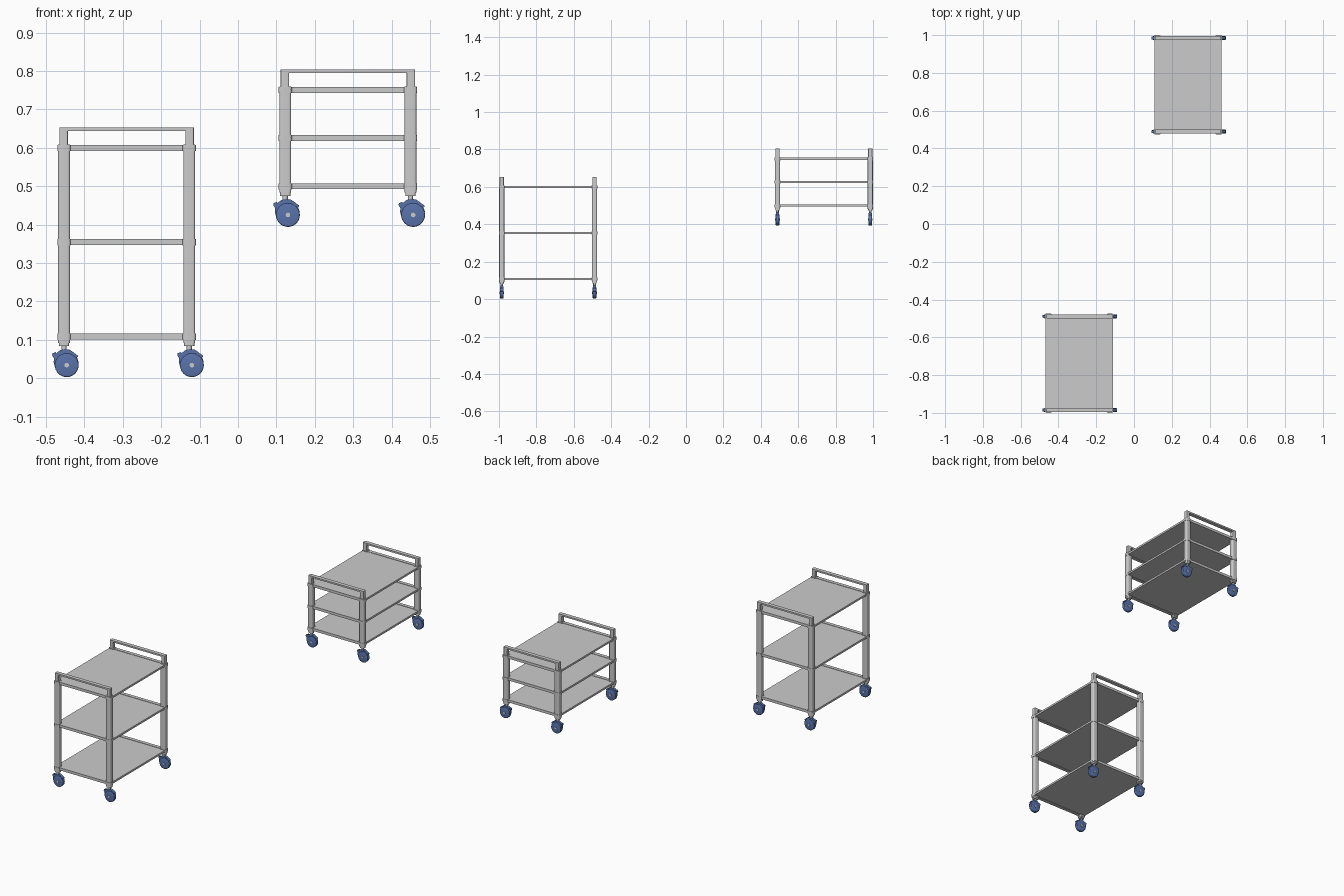
import bpy, bmesh, math
from mathutils import Matrix, Vector

if "Cube" in bpy.data.objects:
    bpy.data.objects.remove(bpy.data.objects["Cube"])

blue = bpy.data.materials.new("caster_blue")
blue.diffuse_color = (0.1, 0.17, 0.4, 1)
blue.use_nodes = True
blue.node_tree.nodes["Principled BSDF"].inputs["Base Color"].default_value = blue.diffuse_color


def finish(name, bm, mat=None):
    bmesh.ops.recalc_face_normals(bm, faces=bm.faces)
    me = bpy.data.meshes.new(name)
    bm.to_mesh(me)
    bm.free()
    me.shade_smooth()
    me.set_sharp_from_angle(angle=math.radians(35))
    if mat:
        me.materials.append(mat)
    ob = bpy.data.objects.new(name, me)
    bpy.context.collection.objects.link(ob)
    return ob


def box(name, lo, hi, r=0.0, mat=None):
    """Box between two corners, vertical edges rounded by r."""
    lo, hi = Vector(lo), Vector(hi)
    bm = bmesh.new()
    bmesh.ops.create_cube(bm, size=1, matrix=Matrix.Translation((lo + hi) / 2)
                          @ Matrix.Diagonal((*(hi - lo), 1)))
    if r:
        up = [e for e in bm.edges if abs(e.verts[0].co.z - e.verts[1].co.z) > 1e-6]
        bmesh.ops.bevel(bm, geom=up, offset=r, segments=4, profile=0.5, affect='EDGES')
    return finish(name, bm, mat)


def disc(name, c, radius, width, axis='Y', bevel=0.0, mat=None, seg=32, r2=None):
    bm = bmesh.new()
    rot = Matrix.Rotation(math.pi / 2, 4, 'X') if axis == 'Y' else Matrix()
    bmesh.ops.create_cone(bm, cap_ends=True, segments=seg, radius1=radius,
                          radius2=radius if r2 is None else r2, depth=width,
                          matrix=Matrix.Translation(c) @ rot)
    if bevel:
        rim = [e for e in bm.edges if any(len(f.verts) > 4 for f in e.link_faces)]
        bmesh.ops.bevel(bm, geom=rim, offset=bevel, segments=3, profile=0.5, affect='EDGES')
    return finish(name, bm, mat)


def plate(name, pts, c, width, mat=None):
    """Outline in xz (relative to c) extruded along y."""
    bm = bmesh.new()
    f = bm.faces.new([bm.verts.new((c[0] + x, c[1] - width / 2, c[2] + z)) for x, z in pts])
    new = bmesh.ops.extrude_face_region(bm, geom=[f])['geom']
    bmesh.ops.translate(bm, vec=(0, width, 0),
                        verts=[v for v in new if isinstance(v, bmesh.types.BMVert)])
    return finish(name, bm, mat)


HOOD = [(-0.031, -0.004), (-0.034, 0.008), (-0.033, 0.020), (-0.027, 0.031), (-0.017, 0.039),
        (-0.005, 0.042), (0.008, 0.040), (0.018, 0.033), (0.026, 0.022), (0.031, 0.008),
        (0.020, 0.000), (0.006, -0.007), (-0.008, -0.008), (-0.022, -0.006)]
PEDAL = [(0.008, 0.033), (0.016, 0.034), (0.029, 0.025), (0.029, 0.021), (0.016, 0.024)]
HOOK = [(-0.028, 0.034), (-0.037, 0.031), (-0.038, 0.025), (-0.033, 0.018), (-0.026, 0.024)]


def caster(tag, x, y, z):
    c = (x + 0.007, y, z + 0.034)
    disc("wheel_" + tag, c, 0.031, 0.020, bevel=0.004, mat=blue)
    disc("axle_" + tag, c, 0.006, 0.026, seg=16)
    plate("hood_" + tag, HOOD, c, 0.015, blue)
    plate("brake_pedal_" + tag, PEDAL, c, 0.017, blue)
    plate("brake_hook_" + tag, HOOK, c, 0.014, blue)
    disc("stem_" + tag, (x, y, z + 0.079), 0.007, 0.016, axis='Z', seg=16)


HX, HY = 0.163, 0.248        # post centres
PX, PY = 0.0155, 0.0135      # post half sizes


def cart(tag, cx, cy, z0, shelf_zs):
    top = shelf_zs[-1]
    for i, s in enumerate(shelf_zs):
        n = f"{tag}_{i}"
        box("shelf_" + n, (cx - HX - 0.0145, cy - HY, s - 0.013),
            (cx + HX + 0.0145, cy + HY, s - 0.002))
        for sy in (-1, 1):
            y = cy + sy * HY
            # cross rail under each shelf end
            box(f"shelf_rail_{n}", (cx - HX, y - 0.010, s - 0.015), (cx + HX, y + 0.010, s))
            for sx in (-1, 1):
                x = cx + sx * HX
                box(f"collar_{n}", (x - PX - 0.0018, y - PY - 0.0018, s - 0.016),
                    (x + PX + 0.0018, y + PY + 0.0018, s), 0.007)
    for sy in (-1, 1):
        y = cy + sy * HY
        for sx in (-1, 1):
            x = cx + sx * HX
            n = f"{tag}_{'l' if sx < 0 else 'r'}{'f' if sy < 0 else 'b'}"
            box("post_" + n, (x - PX, y - PY, z0 + 0.092), (x + PX, y + PY, top + 0.001), 0.006)
            box("post_foot_" + n, (x - PX + 0.002, y - PY + 0.002, z0 + 0.084),
                (x + PX - 0.002, y + PY - 0.002, z0 + 0.093), 0.006)
            # handle upright
            hx = cx + sx * (HX + 0.001)
            box("handle_upright_" + n, (hx - 0.011, y - 0.011, top - 0.005),
                (hx + 0.011, y + 0.011, top + 0.046), 0.003)
            caster(n, x, y, z0)
        # handle grip bar
        box(f"handle_bar_{tag}", (cx - HX - 0.012, y - 0.011, top + 0.037),
            (cx + HX + 0.012, y + 0.011, top + 0.046), 0.003)


cart("tall", -0.290, -0.737, 0.0, (0.116, 0.362, 0.607))
cart("short", 0.286, 0.737, 0.391, (0.507, 0.633, 0.758))
